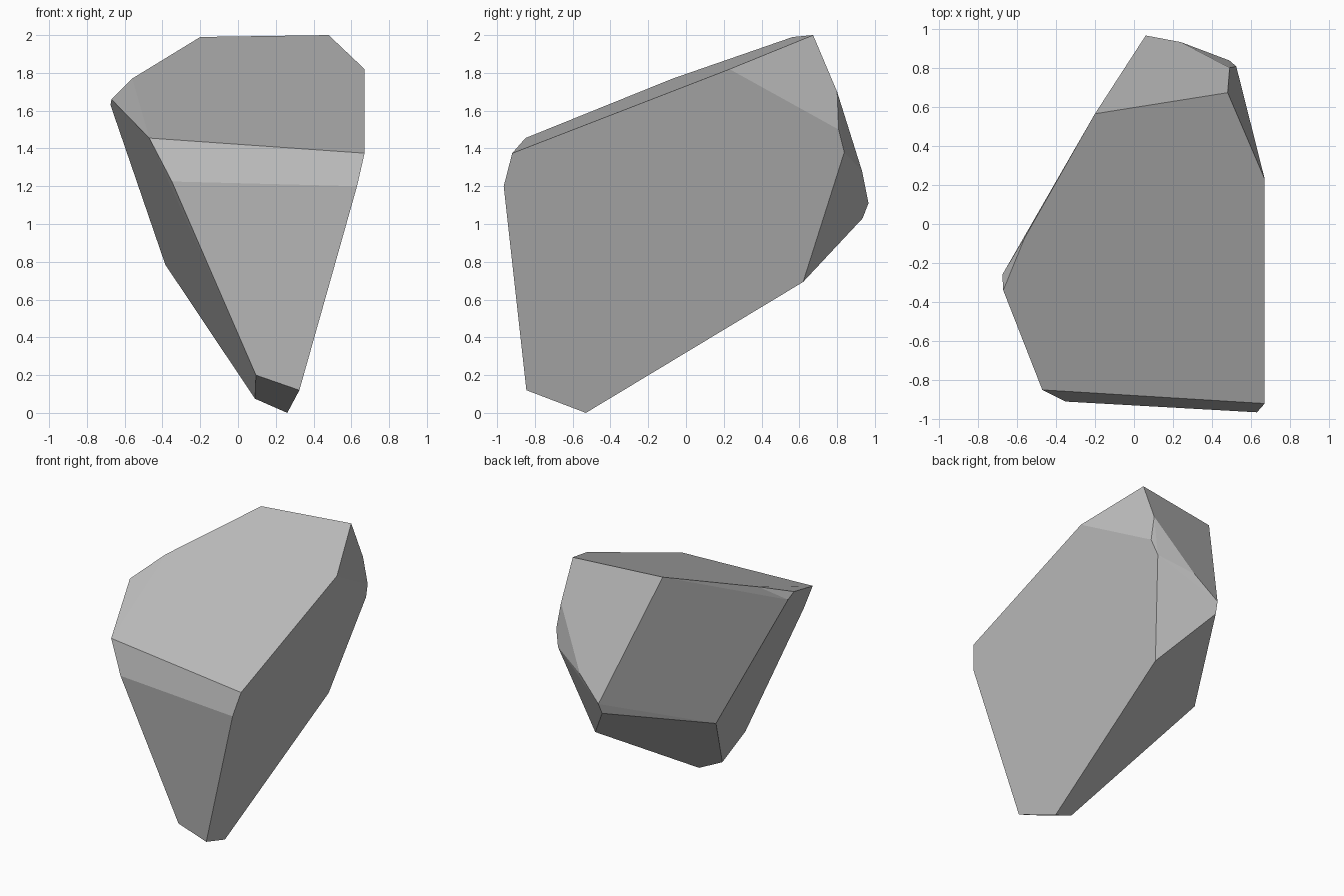
import bpy
import bmesh
import math

cube = bpy.data.objects.get("Cube")
if cube:
    bpy.data.objects.remove(cube, do_unlink=True)


def make_material(name, colour):
    mat = bpy.data.materials.new(name)
    mat.use_nodes = True
    mat.diffuse_color = colour
    mat.node_tree.nodes["Principled BSDF"].inputs["Base Color"].default_value = colour
    return mat


def hull_object(name, rings, mat):
    """Wrap a faceted convex block around rings of corner points."""
    bm = bmesh.new()
    for ring in rings:
        for corner in ring:
            bm.verts.new(corner)
    hull = bmesh.ops.convex_hull(bm, input=bm.verts)
    loose = [v for v in hull["geom_interior"] if isinstance(v, bmesh.types.BMVert)]
    bmesh.ops.delete(bm, geom=loose, context="VERTS")
    # merge the nearly flat triangles back into broad chiselled facets
    bmesh.ops.dissolve_limit(bm, angle_limit=math.radians(3),
                             verts=bm.verts, edges=bm.edges)
    bmesh.ops.recalc_face_normals(bm, faces=bm.faces)
    mesh = bpy.data.meshes.new(name)
    bm.to_mesh(mesh)
    bm.free()
    mesh.materials.append(mat)
    obj = bpy.data.objects.new(name, mesh)
    bpy.context.collection.objects.link(obj)
    return obj


stone_grey = make_material("stone grey", (0.5, 0.5, 0.5, 1))

# sloping top facet
top_rim = [(-.2, .565, 1.99), (.48, .673, 2), (.67, .23, 1.82), (.67, -.92, 1.375),
           (-.47, -.85, 1.455), (-.67, -.34, 1.66), (-.56, -.07, 1.77)]
# front bevel and left shoulder
front_bevel = [(-.35, -.91, 1.225), (.63, -.965, 1.2)]
side_shoulder = [(-.675, -.26, 1.63), (-.385, .19, .785)]
# bulging back
back_bulge = [(.49, .8, 1.7), (.524, .808, 1.5), (.489, .838, 1.38), (.24, .932, 1.28),
              (.06, .966, 1.11), (.05, .935, 1.03), (.328, .62, .693)]
# narrow foot
foot = [(.325, -.845, .12), (.095, -.85, .2), (.09, -.565, .075), (.261, -.53, 0)]

hull_object("rock", [top_rim, front_bevel, side_shoulder, back_bulge, foot], stone_grey)
